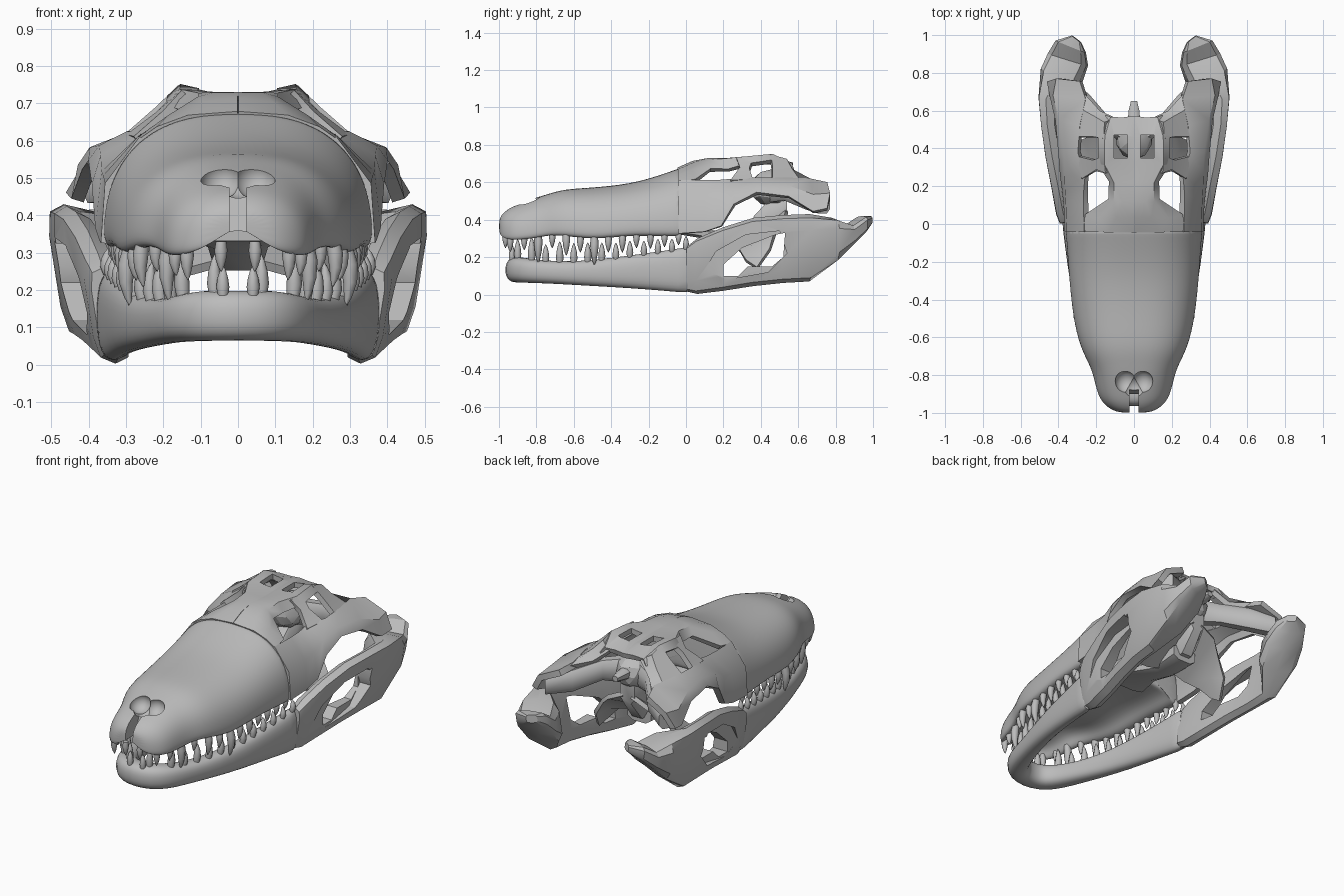
import bpy, bmesh, math
from mathutils import Vector

cube = bpy.data.objects.get("Cube")
if cube:
    bpy.data.objects.remove(cube)

bone = bpy.data.materials.new("bone_grey")
bone.use_nodes = True
bone.diffuse_color = (.5, .5, .5, 1)
bone.node_tree.nodes["Principled BSDF"].inputs["Base Color"].default_value = bone.diffuse_color


def make(name, verts, faces):
    mesh = bpy.data.meshes.new(name)
    mesh.from_pydata([tuple(v) for v in verts], [], faces)
    bm = bmesh.new()
    bm.from_mesh(mesh)
    bmesh.ops.recalc_face_normals(bm, faces=bm.faces)
    bm.to_mesh(mesh)
    bm.free()
    mesh.materials.append(bone)
    obj = bpy.data.objects.new(name, mesh)
    bpy.context.collection.objects.link(obj)
    return obj


def finish(obj, subdivide=0, thickness=0, cutters=(), mirror=False, angle=40):
    """Stack the modifiers, apply them, then smooth the shading."""
    if subdivide:
        obj.modifiers.new("smooth", "SUBSURF").levels = subdivide
    if thickness:
        solid = obj.modifiers.new("thickness", "SOLIDIFY")
        solid.thickness, solid.offset = thickness, 0
    for cutter in cutters:
        cut = obj.modifiers.new("cut", "BOOLEAN")
        cut.object, cut.operation, cut.solver = cutter, "DIFFERENCE", "EXACT"
    if mirror:
        obj.modifiers.new("mirror", "MIRROR")
    bpy.ops.object.select_all(action="DESELECT")
    bpy.context.view_layer.objects.active = obj
    obj.select_set(True)
    for mod in list(obj.modifiers):
        bpy.ops.object.modifier_apply(modifier=mod.name)
    for cutter in cutters:
        bpy.data.objects.remove(cutter)
    bpy.ops.object.shade_smooth_by_angle(angle=math.radians(angle))
    return obj


def loft(name, rings):
    """Skin a list of equal closed rings and cap both ends."""
    n = len(rings[0])
    faces = [[i * n + j, i * n + (j + 1) % n, (i + 1) * n + (j + 1) % n, (i + 1) * n + j]
             for i in range(len(rings) - 1) for j in range(n)]
    faces += [list(range(n)), list(range((len(rings) - 1) * n, len(rings) * n))]
    return make(name, [v for ring in rings for v in ring], faces)


def power(value, exponent):
    return math.copysign(abs(value) ** exponent, value)


def sweep(name, stations, lean=0, sides=12, box=.7):
    """Rounded section along a path of (x, y, low, high, width)."""
    rings = []
    for i, (x, y, low, high, width) in enumerate(stations):
        before, after = stations[max(i - 1, 0)], stations[min(i + 1, len(stations) - 1)]
        side = Vector((after[1] - before[1], before[0] - after[0], 0)).normalized()
        ring = []
        for k in range(sides):
            a = math.tau * (k + .5) / sides
            rise = power(math.sin(a), box) * (high - low) / 2
            p = Vector((x + lean * rise, y, (low + high) / 2 + rise))
            ring.append(p + side * power(math.cos(a), box) * width / 2)
        rings.append(ring)
    return loft(name, rings)


def sheet(name, rows, **options):
    """Bent plate through rows of points, mirrored to both sides."""
    n = len(rows[0])
    faces = [[i * n + j, i * n + j + 1, (i + 1) * n + j + 1, (i + 1) * n + j]
             for i in range(len(rows) - 1) for j in range(n - 1)]
    obj = make(name, [p for row in rows for p in row], faces)
    return finish(obj, mirror=True, **options)


def prism(outline, near, far):
    """Cutter with a (y, z) outline, running along x."""
    obj = loft("cutter", [[(x, y, z) for y, z in outline] for x in (near, far)])
    obj.hide_render = True
    return obj


def ball(name, centre, radii, level=2):
    bm = bmesh.new()
    bmesh.ops.create_icosphere(bm, subdivisions=level, radius=1)
    verts = [[c + r * q for c, r, q in zip(centre, radii, v.co)] for v in bm.verts]
    faces = [[v.index for v in f.verts] for f in bm.faces]
    bm.free()
    return make(name, verts, faces)


def blend(table, key, y, column):
    """Linear lookup in rows of stations, by y in the key column."""
    for a, b in zip(table, table[1:]):
        if y <= b[key]:
            t = max(0, (y - a[key]) / (b[key] - a[key]))
            return a[column] + t * (b[column] - a[column])
    return table[-1][column]


# Snout: arched sections (y, half width, lip height, top height)
snout = [(-1, .07, .34, .4), (-.985, .12, .315, .43), (-.95, .165, .303, .46), (-.9, .195, .3, .482),
         (-.8, .217, .31, .52), (-.74, .24, .325, .537), (-.65, .288, .325, .565), (-.5, .325, .3, .572),
         (-.3, .345, .325, .592), (-.15, .356, .32, .635), (-.04, .364, .32, .675), (-.02, .364, .32, .68)]
rings = []
for y, half, lip, top in snout:
    ring = []
    for k in range(17):
        a = math.pi * k / 16
        ring.append((half * power(math.cos(a), .8), y, lip + (top - lip) * power(math.sin(a), .8)))
    roof = lip + min(.05, .3 * (top - lip))
    ring += [(half * s, y, z) for s, z in ((-.9, lip - .012), (-.78, lip), (-.65, roof),
                                           (0, roof + .01), (.65, roof), (.78, lip), (.9, lip - .012))]
    rings.append(ring)
slit = prism([(-1.1, .2), (-1.1, .52), (-.86, .52), (-.94, .2)], -.023, .023)
nostrils = [ball("cutter", (x, y, .5), (.055, .06, .055), 4)
            for x, y in ((-.045, -.835), (.045, -.835), (0, -.865))]
finish(loft("snout", rings), subdivide=2, cutters=(*nostrils, slit))

# Skull roof: narrow bridge between the eye sockets, wide table behind
windows = prism([(.35, .5), (.35, .9), (.47, .9), (.47, .5)], .035, .105)
sheet("skull_roof", [
    [(0, -.04, .665), (.13, -.04, .655), (.21, -.04, .625), (.26, -.04, .59)],
    [(0, .04, .7), (.09, .04, .69), (.18, .03, .655), (.25, .05, .605)],
    [(0, .12, .715), (.06, .12, .715), (.1, .12, .705), (.125, .13, .665)],
    [(0, .22, .71), (.06, .22, .715), (.1, .22, .715), (.12, .23, .665)],
    [(0, .32, .71), (.08, .32, .715), (.15, .32, .725), (.18, .32, .69)],
    [(0, .46, .71), (.08, .46, .72), (.15, .46, .738), (.18, .46, .71)],
    [(0, .57, .69), (.06, .56, .69), (.12, .56, .69), (.14, .57, .66)]],
    thickness=.03, cutters=(windows,))

# Cheek arches from the snout to the jaw joint
sheet("cheek_arch", [
    [(.35, -.04, .325), (.34, -.04, .48), (.25, -.04, .6)],
    [(.355, .1, .335), (.345, .1, .5), (.255, .1, .6)],
    [(.365, .19, .365), (.35, .18, .51), (.255, .18, .6)],
    [(.375, .26, .48), (.355, .26, .55), (.25, .26, .605)],
    [(.385, .38, .54), (.36, .38, .575), (.29, .38, .61)],
    [(.4, .55, .52), (.385, .55, .57), (.28, .52, .61)],
    [(.43, .68, .44), (.415, .68, .525), (.25, .66, .605)],
    [(.445, .755, .455), (.4, .77, .53), (.28, .755, .585)]], thickness=.035)

# Bars that join the roof table to the cheeks
sheet("socket_rear_bar", [
    [(.14, .27, .725), (.19, .29, .67), (.27, .24, .6)],
    [(.15, .36, .725), (.21, .34, .665), (.29, .36, .605)]], thickness=.03)
sheet("temple_plate", [
    [(.15, .45, .738), (.21, .46, .68), (.29, .46, .61)],
    [(.15, .53, .715), (.2, .56, .66), (.27, .6, .605)],
    [(.1, .55, .68), (.18, .59, .61), (.26, .68, .595)]], thickness=.03)

# Joint bones, running out from the braincase to the jaw joints
finish(sweep("jaw_joint_bone", [(.04, .47, .49, .64, .1), (.16, .54, .5, .62, .08),
                                (.27, .66, .45, .58, .09), (.39, .73, .43, .54, .1)], sides=8), mirror=True)

# Braincase with the neck knob
finish(ball("braincase", (0, .46, .57), (.1, .12, .1)), angle=20)
finish(sweep("neck_knob", [(0, .5, .54, .62, .08), (0, .6, .56, .61, .06), (0, .65, .57, .6, .035)], sides=8))
finish(sweep("braincase_keel", [(0, .36, .27, .42, .09), (0, .45, .28, .52, .13), (0, .54, .4, .54, .1)], sides=8))

# Palate strip and throat wings under the skull
finish(sweep("palate_strip", [(0, -.1, .33, .39, .3), (0, .08, .3, .36, .17),
                              (0, .25, .25, .32, .14), (0, .43, .25, .35, .16)], sides=8))
sheet("throat_wing", [
    [(.02, .27, .28), (.03, .42, .36), (.03, .54, .45)],
    [(.13, .27, .25), (.13, .4, .33), (.13, .53, .4)],
    [(.23, .29, .23), (.23, .38, .26), (.2, .48, .34)],
    [(.29, .32, .18), (.3, .38, .14), (.27, .45, .24)]], thickness=.025)

# Lower jaw front: a horseshoe swept from side to side
jaw = [(.04, -.905, .063, .2, .13), (.1, -.875, .062, .2, .13), (.145, -.81, .06, .19, .12),
       (.185, -.7, .056, .178, .11), (.235, -.55, .047, .18, .1), (.278, -.38, .037, .2, .1),
       (.308, -.2, .025, .225, .095), (.333, -.02, .008, .25, .09), (.34, .04, .004, .27, .09)]
left_half = [(-s[0],) + s[1:] for s in reversed(jaw)]
finish(sweep("lower_jaw_front", left_half + jaw, sides=14, box=.8), subdivide=1)

# Lower jaw rear: tall flaring arms, each with a hollow around a large window
hollow = prism([(.1, .13), (.16, .23), (.32, .32), (.5, .34), (.54, .22), (.44, .12), (.22, .08)], .405, .7)
window = prism([(.2, .1), (.2, .16), (.3, .25), (.48, .32), (.53, .33), (.52, .2), (.46, .15),
                (.33, .15), (.28, .1)], .2, .7)
finish(sweep("lower_jaw_rear", [
    (.342, .01, .015, .26, .085), (.352, .06, .003, .3, .1), (.375, .2, .02, .36, .1),
    (.405, .36, .045, .41, .1), (.43, .52, .062, .425, .095), (.438, .66, .07, .43, .11),
    (.385, .78, .17, .41, .22), (.35, .87, .26, .375, .22), (.335, .94, .33, .42, .17),
    (.305, .98, .375, .42, .06)], lean=.16, sides=10, box=.55),
    cutters=(hollow, window), mirror=True, angle=30)


def teeth(name, row, direction):
    """One row of bulging cones (x, y, base height, length), curved inward."""
    verts, faces = [], []
    for x, y, base, length in row:
        start = len(verts)
        radius = .012 + .07 * length
        for t, grow in ((0, .8), (.3, 1), (.6, .8), (.85, .45), (1, .08)):
            bend = 1 - .25 * length * math.sin(t * math.pi)
            for k in range(8):
                a = math.tau * k / 8
                verts.append((x / bend + radius * grow * math.cos(a), y + radius * grow * math.sin(a),
                              base + direction * length * t))
        faces += [[start + i * 8 + k, start + i * 8 + (k + 1) % 8, start + i * 8 + 8 + (k + 1) % 8,
                   start + i * 8 + 8 + k] for i in range(4) for k in range(8)]
        faces += [list(range(start, start + 8)), list(range(start + 32, start + 40))]
    finish(make(name, verts, faces), mirror=True, angle=60)


# Upper teeth hang inside the lip, with two fangs on each side
upper = [(.045, -.965, .33, .08)]
for i, size in enumerate([9, 8, 16, 9, 13, 10, 16, 10, 11, 9, 9, 8, 7]):
    y = -.94 + .075 * i
    upper.append((blend(snout, 0, y, 1) - .037, y, blend(snout, 0, y, 2) + .015, size / 100))
teeth("upper_teeth", upper, -1)

# Lower teeth stand along the jaw rim, between the upper ones
lower = [(.04, -.93, .185, .08)]
for i, size in enumerate([11, 13, 10, 12, 11, 11, 10, 9, 9, 8, 8, 7, 7]):
    y = -.9 + .075 * i
    lower.append((blend(jaw, 1, y, 0) + .012, y, blend(jaw, 1, y, 3) - .015, size / 100))
teeth("lower_teeth", lower, 1)
